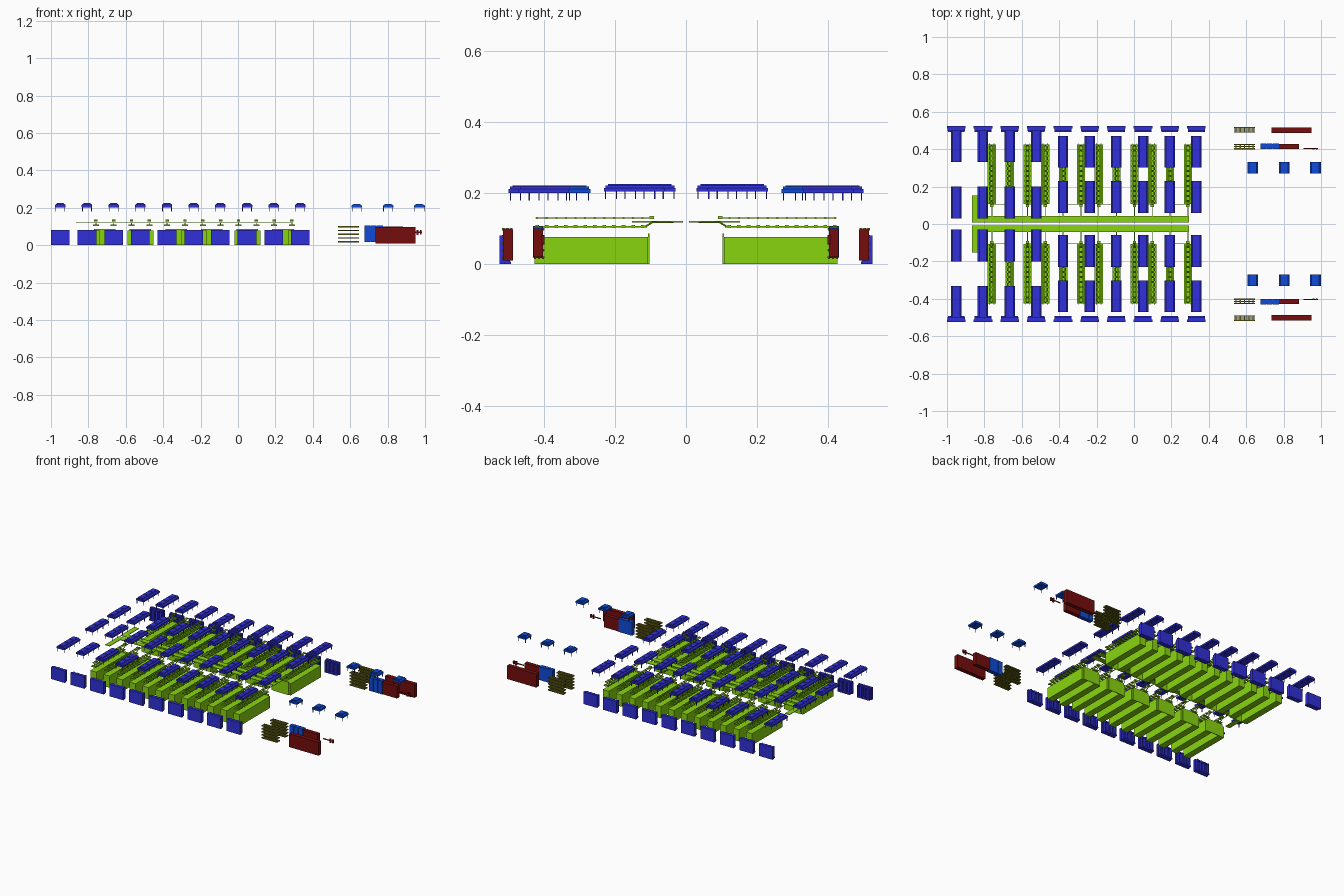
import bpy, bmesh
from mathutils import Matrix, Vector

if "Cube" in bpy.data.objects:
    bpy.data.objects.remove(bpy.data.objects["Cube"])


def mat(name, rgb):
    m = bpy.data.materials.new(name)
    m.diffuse_color = (*rgb, 1)
    m.use_nodes = True
    m.node_tree.nodes["Principled BSDF"].inputs["Base Color"].default_value = m.diffuse_color
    return m


GREEN = mat("green", (0.25, 0.66, 0.005))
BLUE = mat("blue", (0.03, 0.03, 0.70))
AZURE = mat("azure", (0.005, 0.07, 0.70))
RED = mat("dark_red", (0.18, 0.004, 0.004))
OLIVE = mat("olive", (0.16, 0.15, 0.01))


class Part:
    """Collects boxes and beams, then becomes one object."""

    def __init__(self, name, material):
        self.name, self.material, self.bm = name, material, bmesh.new()

    def box(self, x0, x1, y0, y1, z0, z1, taper=1.0):
        c = Vector(((x0 + x1) / 2, (y0 + y1) / 2, (z0 + z1) / 2))
        s = Matrix.Diagonal((x1 - x0, y1 - y0, z1 - z0, 1))
        vs = bmesh.ops.create_cube(self.bm, size=1, matrix=Matrix.Translation(c) @ s)["verts"]
        for v in vs:
            if v.co.z > c.z:
                v.co.x = c.x + (v.co.x - c.x) * taper
        return self

    def beam(self, a, b, r):
        a, b = Vector(a), Vector(b)
        d = b - a
        m = Matrix.Translation((a + b) / 2) @ d.to_track_quat('Z', 'Y').to_matrix().to_4x4()
        bmesh.ops.create_cone(self.bm, cap_ends=True, segments=6, radius1=r, radius2=r,
                              depth=d.length, matrix=m)
        return self

    def finish(self):
        # every part exists on both sides of y = 0
        geom = self.bm.verts[:] + self.bm.edges[:] + self.bm.faces[:]
        bmesh.ops.mirror(self.bm, geom=geom, axis='Y', merge_dist=0)
        bmesh.ops.recalc_face_normals(self.bm, faces=self.bm.faces[:])
        me = bpy.data.meshes.new(self.name)
        self.bm.to_mesh(me)
        self.bm.free()
        me.materials.append(self.material)
        bpy.context.collection.objects.link(bpy.data.objects.new(self.name, me))


def overhead(p, x, y, w, l, z, n):
    """Ceiling unit: slab, tapered cap, raised panels and hanging legs."""
    p.box(x - w/2, x + w/2, y - l/2, y + l/2, z, z + 0.011)
    p.box(x - w/2, x + w/2, y - l/2 + 0.004, y + l/2 - 0.004, z + 0.011, z + 0.018, 0.7)
    step = (l - 0.012) / n
    for i in range(n):
        yc = y - l/2 + 0.006 + step * (i + 0.5)
        p.box(x - w*0.3, x + w*0.3, yc - step*0.4, yc + step*0.4, z + 0.018, z + 0.021)
    for i in range(n + 1):
        yc = y - l/2 + 0.005 + (l - 0.01) * i / n
        for s in (-1, 1):
            xc = x + s * (w/2 - 0.004)
            p.box(xc - 0.0015, xc + 0.0015, yc - 0.0015, yc + 0.0015, z - 0.021, z)


COLS = [-0.95 + 0.1426 * i for i in range(10)]
RACKS = [-0.76 + 0.0953 * i for i in range(12)]

# Overhead units: two rows per side, the first four columns shifted in y
for i, x in enumerate(COLS):
    outer, inner = (0.415, 0.115) if i < 4 else (0.387, 0.145)
    p = Part(f"overhead_unit_{i+1}", BLUE)
    overhead(p, x, outer, 0.056, 0.168, 0.2, 3)
    overhead(p, x, inner, 0.056, 0.172, 0.204, 3)
    p.finish()

# Small overhead units beside the side equipment
p = Part("small_overhead_units", AZURE)
for x in (0.635, 0.803, 0.97):
    overhead(p, x, 0.301, 0.058, 0.063, 0.2, 1)
p.finish()

# Wall units: outer plate, ribs inside, base foot
for i, x in enumerate(COLS):
    p = Part(f"wall_unit_{i+1}", BLUE)
    p.box(x - 0.05, x + 0.05, 0.51, 0.525, 0, 0.08)
    p.box(x - 0.045, x + 0.045, 0.493, 0.511, 0, 0.008)
    p.box(x - 0.045, x + 0.045, 0.5, 0.511, 0.07, 0.077)
    for k in (-0.042, -0.014, 0.014, 0.042):
        p.box(x + k - 0.004, x + k + 0.004, 0.496, 0.511, 0.004, 0.077)
    p.finish()

# Rack rows
p = Part("rack_rows", GREEN)
for x in RACKS:
    p.box(x - 0.022, x + 0.022, 0.107, 0.426, 0, 0.077)
p.finish()

# End doors closing the aisle between paired racks
p = Part("aisle_doors", GREEN)
for a, b in zip(RACKS[::2], RACKS[1::2]):
    p.box(a - 0.01, b + 0.01, 0.103, 0.107, 0, 0.086)
p.finish()

# Ladder trays over each rack, at two levels, with a feed to the main duct
p = Part("ladder_trays", GREEN)
for x in RACKS:
    for s in (-1, 1):
        p.box(x + s*0.012 - 0.002, x + s*0.012 + 0.002, 0.11, 0.43, 0.103, 0.107)
        p.box(x + s*0.006 - 0.0015, x + s*0.006 + 0.0015, 0.09, 0.424, 0.129, 0.132)
    for k in range(12):
        y = 0.122 + k * 0.027
        p.box(x - 0.016, x + 0.016, y - 0.005, y + 0.005, 0.102, 0.110)
        p.box(x - 0.009, x + 0.009, y - 0.003, y + 0.003, 0.127, 0.133)
    p.box(x - 0.009, x + 0.009, 0.09, 0.103, 0.127, 0.136)
    p.beam((x, 0.115, 0.105), (x, 0.095, 0.118), 0.0025)
    p.beam((x, 0.096, 0.118), (x, 0.035, 0.119), 0.0025)
p.finish()

# Main L-shaped duct
p = Part("main_duct", GREEN)
p.box(-0.865, 0.295, 0.008, 0.043, 0.1175, 0.1215)
p.box(-0.865, -0.832, 0.04, 0.152, 0.1175, 0.1215)
p.finish()

# Slatted shelves
p = Part("slatted_shelves", OLIVE)
for y in (0.414, 0.503):
    for k in range(5):
        z = 0.015 + 0.02 * k
        for s in (-0.0115, 0, 0.0115):
            p.box(0.535, 0.648, y + s - 0.003, y + s + 0.003, z, z + 0.007)
        for i in range(5):
            x = 0.545 + i * 0.023
            p.box(x - 0.003, x + 0.003, y - 0.015, y + 0.015, z + 0.002, z + 0.006)
p.finish()

# Red cabinets with door and plinth seams, plus the small box on its bracket
p = Part("red_cabinets", RED)
p.box(0.735, 0.95, 0.487, 0.515, 0.01, 0.098)
p.box(0.775, 0.882, 0.402, 0.429, 0.02, 0.1)
p.finish()
p = Part("small_red_boxes", RED)
p.box(0.905, 0.985, 0.401, 0.405, 0.066, 0.072)
p.box(0.955, 0.965, 0.399, 0.407, 0.055, 0.082)
p.box(0.972, 0.982, 0.399, 0.407, 0.058, 0.08)
p.finish()

# Azure cabinet: three modules side by side
p = Part("azure_cabinets", AZURE)
for i in range(3):
    x = 0.677 + i * 0.033
    p.box(x, x + 0.031, 0.402, 0.43, 0.018, 0.106)
p.box(0.677, 0.774, 0.405, 0.427, 0.02, 0.103)
p.finish()
